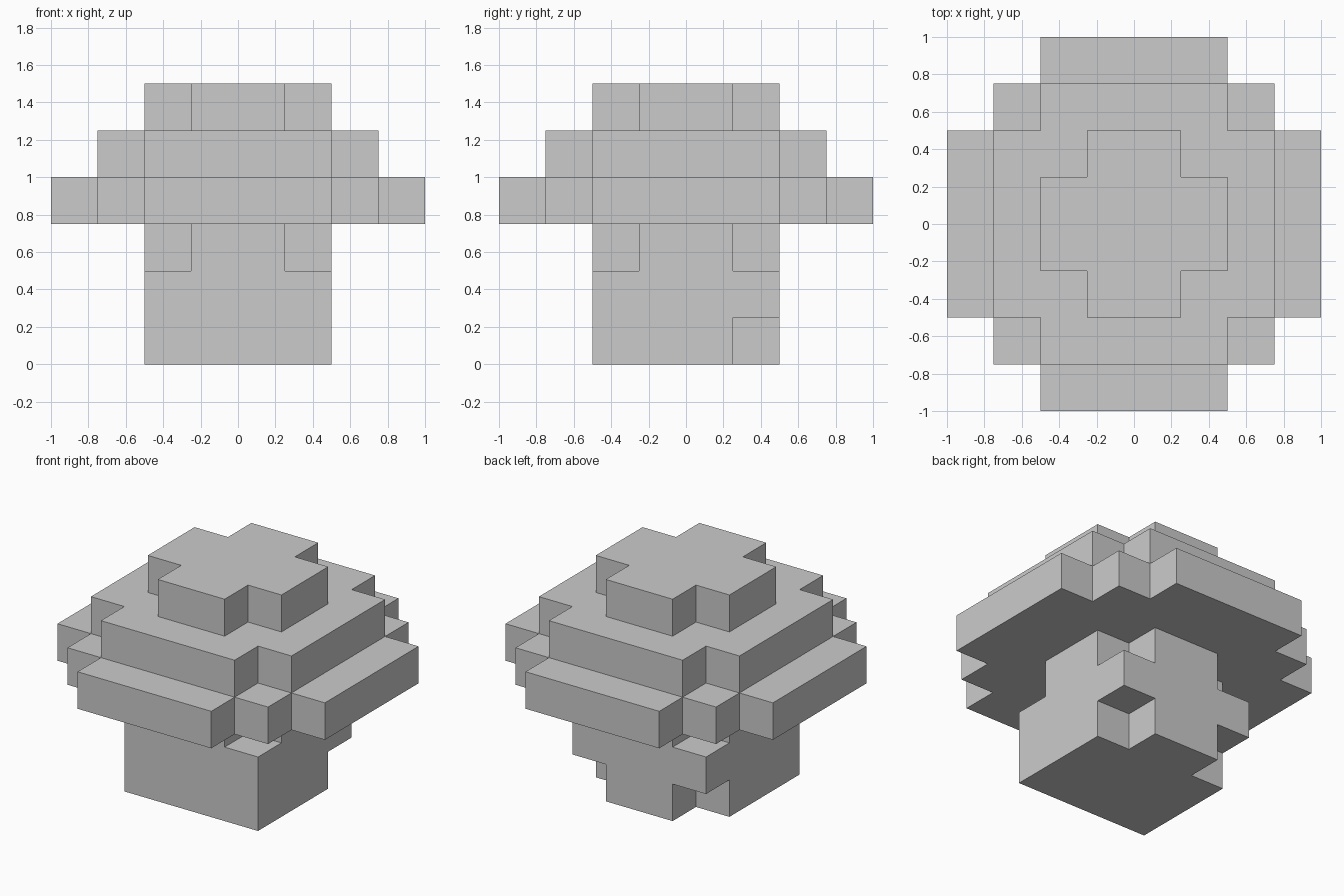
import bpy, bmesh
from math import radians
from mathutils import Vector

if "Cube" in bpy.data.objects:
    bpy.data.objects.remove(bpy.data.objects["Cube"])

U = 0.25  # size of one block


def slab(layer, *half_sizes):
    """Blocks of one layer: union of centred rectangles (half sizes in blocks)."""
    return {(x, y, layer) for hx, hy in half_sizes
            for x in range(-hx, hx) for y in range(-hy, hy)}


def skin(name, cells):
    """Closed mesh around a set of blocks, flat areas merged."""
    bm = bmesh.new()
    for c in cells:
        for axis in range(3):
            for side in (0, 1):
                n = list(c)
                n[axis] += 1 if side else -1
                if tuple(n) in cells:
                    continue
                u, v = (axis + 1) % 3, (axis + 2) % 3
                ring = [(0, 0), (1, 0), (1, 1), (0, 1)]
                verts = []
                for a, b in (ring if side else ring[::-1]):
                    p = Vector(c)
                    p[axis] += side
                    p[u] += a
                    p[v] += b
                    verts.append(bm.verts.new(p * U))
                bm.faces.new(verts)
    bmesh.ops.remove_doubles(bm, verts=bm.verts[:], dist=0.001)
    bmesh.ops.dissolve_limit(bm, angle_limit=radians(1),
                             verts=bm.verts[:], edges=bm.edges[:])
    mesh = bpy.data.meshes.new(name)
    bm.to_mesh(mesh)
    bm.free()
    obj = bpy.data.objects.new(name, mesh)
    bpy.context.collection.objects.link(obj)
    return obj


# Stem: square column, all corners notched under the cap, back corners at the foot
stem = slab(0, (2, 2)) | slab(1, (2, 2)) | slab(2, (2, 1), (1, 2))
stem -= {(-2, 1, 0), (1, 1, 0)}
skin("mushroom_stem", stem)

# Cap: three stepped layers with notched corners
cap = (slab(3, (4, 2), (3, 3), (2, 4))
       | slab(4, (3, 2), (2, 3))
       | slab(5, (2, 1), (1, 2)))
skin("mushroom_cap", cap)
